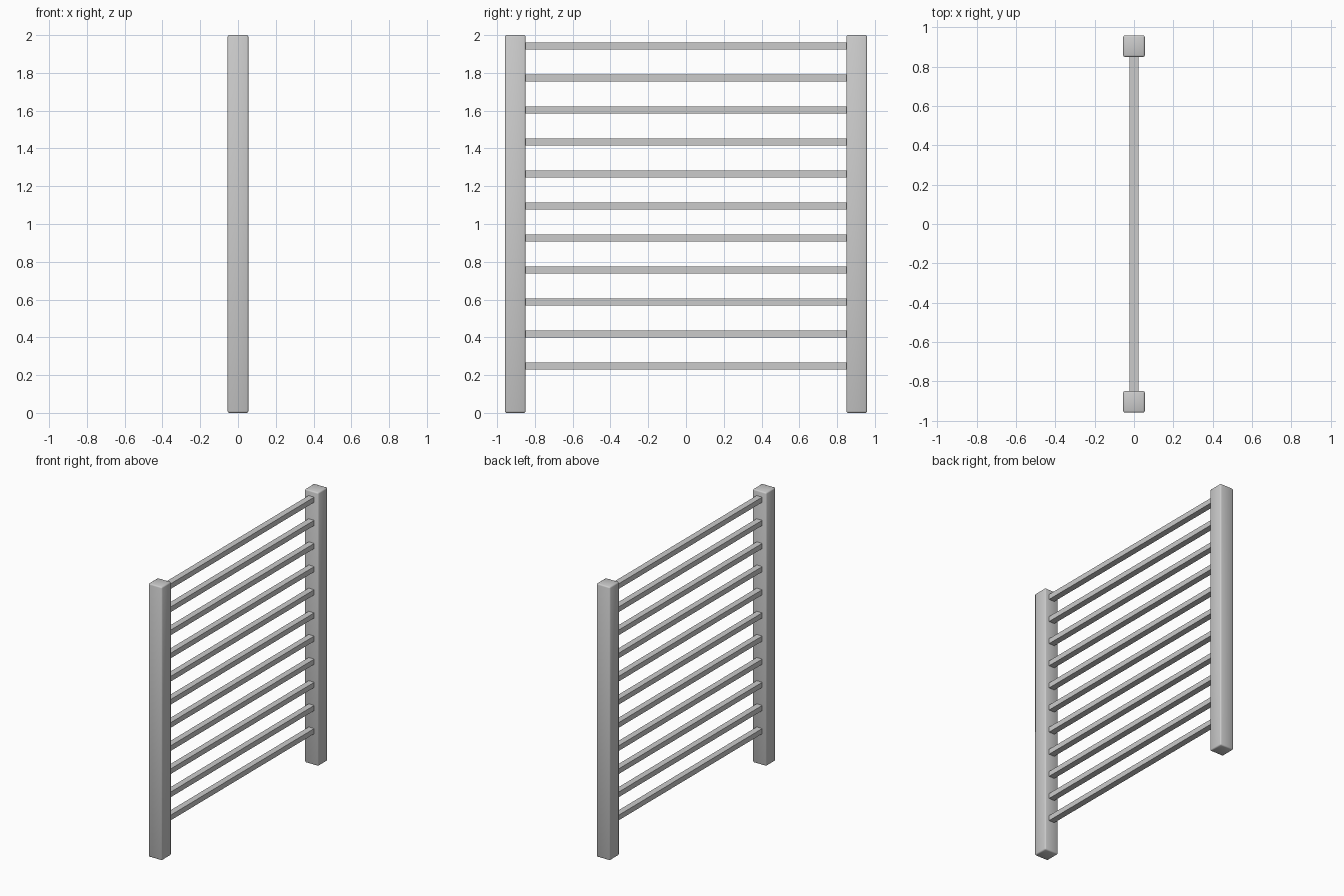
import bpy

if "Cube" in bpy.data.objects:
    bpy.data.objects.remove(bpy.data.objects["Cube"])

POST, HEIGHT, POST_Y = 0.11, 2.0, 0.904
RUNG_W, RUNG_H = 0.045, 0.038
RUNG_COUNT, FIRST_Z, LAST_Z = 11, 0.249, 1.942


def box(name, size, location, bevel=0.0):
    bpy.ops.mesh.primitive_cube_add(size=1, location=location)
    ob = bpy.context.object
    ob.name = name
    ob.scale = size
    bpy.ops.object.transform_apply(location=False, rotation=False, scale=True)
    if bevel:
        mod = ob.modifiers.new("rounded_edges", "BEVEL")
        mod.width = bevel
        mod.segments = 2
        bpy.ops.object.shade_smooth()
    return ob


# Two upright posts with softened edges
for side, label in ((-1, "front"), (1, "back")):
    box(label + "_post", (POST, POST, HEIGHT),
        (0, side * POST_Y, HEIGHT / 2), bevel=0.009)

# Evenly spaced rungs between the inner faces of the posts
step = (LAST_Z - FIRST_Z) / (RUNG_COUNT - 1)
length = 2 * (POST_Y - POST / 2) + 0.01
for i in range(RUNG_COUNT):
    box(f"rung_{i + 1}", (RUNG_W, length, RUNG_H), (0, 0, FIRST_Z + i * step))
